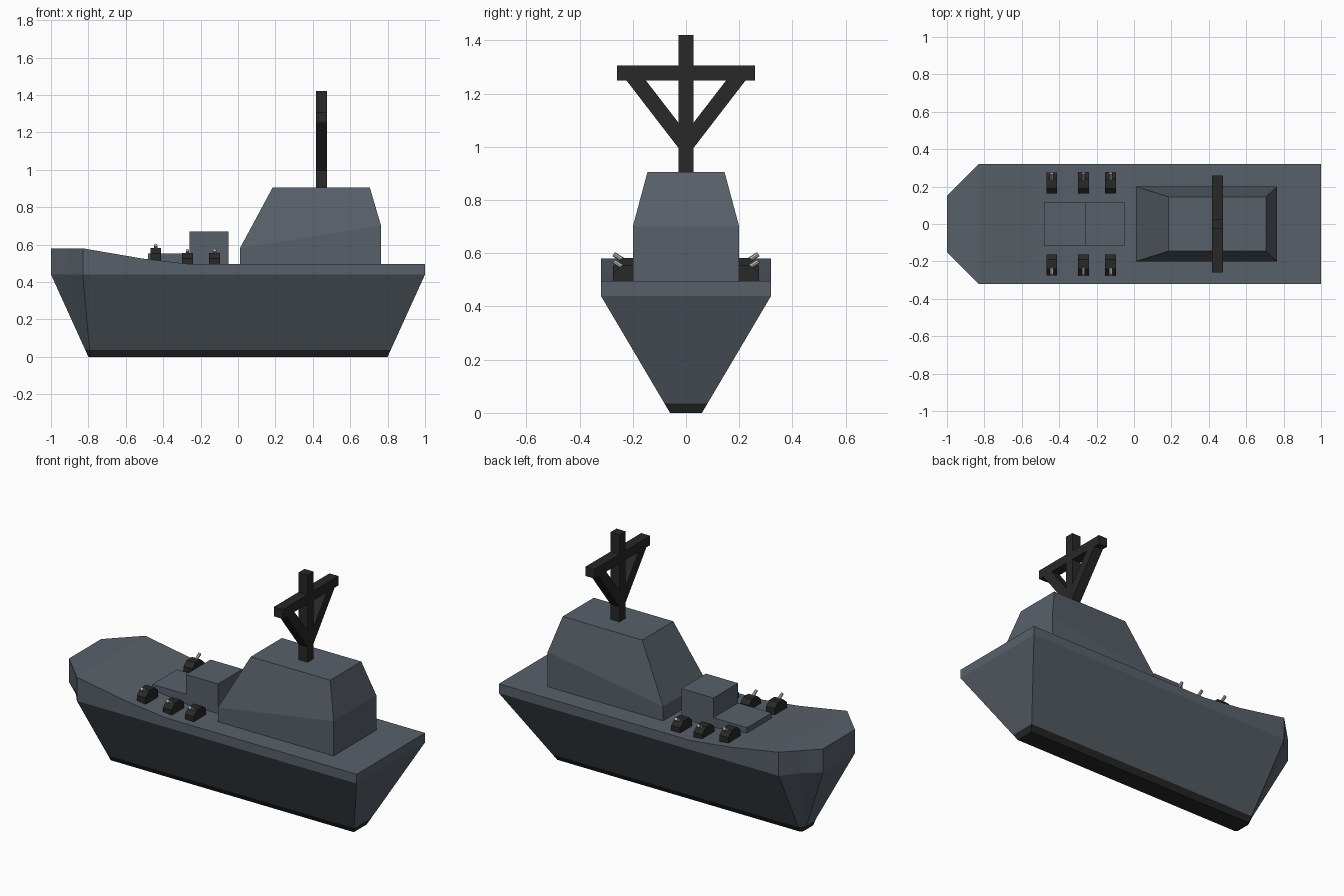
import bpy, bmesh, math
from mathutils import Vector

if "Cube" in bpy.data.objects:
    bpy.data.objects.remove(bpy.data.objects["Cube"])


def material(name, rgb):
    m = bpy.data.materials.new(name)
    m.diffuse_color = (*rgb, 1)
    m.use_nodes = True
    m.node_tree.nodes["Principled BSDF"].inputs["Base Color"].default_value = m.diffuse_color
    return m


GREY = material("ship grey", (0.098, 0.118, 0.141))
BLACK = material("dark black", (0.022, 0.021, 0.021))
SILVER = material("barrel silver", (0.52, 0.52, 0.52))


def finish(name, bm, *mats):
    bmesh.ops.recalc_face_normals(bm, faces=bm.faces[:])
    me = bpy.data.meshes.new(name)
    bm.to_mesh(me)
    bm.free()
    for m in mats:
        me.materials.append(m)
    ob = bpy.data.objects.new(name, me)
    bpy.context.collection.objects.link(ob)
    return ob


def bridge(bm, rings):
    for a, b in zip(rings, rings[1:]):
        n = len(a)
        for i in range(n):
            j = (i + 1) % n
            bm.faces.new((a[i], a[j], b[j], b[i]))


def box(name, lo, hi, mat):
    bm = bmesh.new()
    bmesh.ops.create_cube(bm, size=1)
    for v in bm.verts:
        v.co = [lo[k] if v.co[k] < 0 else hi[k] for k in range(3)]
    return finish(name, bm, mat)


def plate(name, profile, x0, x1, mat):
    """Extrude a (y, z) profile along x."""
    bm = bmesh.new()
    rings = [[bm.verts.new((x, y, z)) for y, z in profile] for x in (x0, x1)]
    bridge(bm, rings)
    for r in rings:
        bm.faces.new(r)
    return finish(name, bm, mat)


# Hull: half outlines from stern to bow, mirrored into rings
keel = [(.8, .06, 0), (-.25, .06, 0), (-.51, .06, 0), (-.79, .06, 0), (-.80, .045, 0), (-.80, .03, 0)]
chine = [(1, .32, .44), (-.25, .32, .44), (-.51, .32, .44), (-.83, .32, .44), (-.907, .223, .44), (-1, .15, .44)]
deck = [(1, .32, .495), (-.25, .32, .495), (-.51, .32, .525), (-.83, .32, .58), (-.915, .235, .58), (-1, .15, .58)]
band = [Vector(a).lerp(Vector(b), .08) for a, b in zip(keel, chine)]

bm = bmesh.new()
rings = []
for half in (keel, band, chine, deck):
    full = [tuple(p) for p in half] + [(p[0], -p[1], p[2]) for p in reversed(half)]
    rings.append([bm.verts.new(p) for p in full])
bridge(bm, rings)
for r in (rings[0], rings[-1]):
    for i in range(5):
        bm.faces.new((r[i], r[i + 1], r[10 - i], r[11 - i]))
# Dark strip along the bottom
for f in bm.faces:
    f.material_index = 1 if f.calc_center_median().z < .036 else 0
finish("hull", bm, GREY, BLACK)

# Bridge house with sloped front and tapered roof
bm = bmesh.new()
rings = []
for x0, x1, w, z0, z1 in ((.01, .765, .2, .48, .48), (.01, .765, .2, .58, .70), (.185, .705, .145, .905, .905)):
    rings.append([bm.verts.new(p) for p in ((x0, -w, z0), (x1, -w, z1), (x1, w, z1), (x0, w, z0))])
bridge(bm, rings)
bm.faces.new(rings[0])
bm.faces.new(rings[-1])
finish("bridge_house", bm, GREY)

# Deck boxes ahead of the bridge
box("deck_box", (-.26, -.115, .47), (-.05, .115, .67), GREY)
box("deck_hatch", (-.48, -.115, .47), (-.26, .115, .553), GREY)

# Mast with crossbar and braces
MX0, MX1 = .416, .475
box("mast_post", (MX0, -.028, .89), (MX1, .028, 1.42), BLACK)
box("mast_crossbar", (MX0, -.26, 1.25), (MX1, .26, 1.305), BLACK)
for s, side in ((1, "back"), (-1, "front")):
    plate("mast_brace_" + side,
          [(s * y, z) for y, z in ((.02, .985), (.228, 1.255), (.155, 1.255), (.02, 1.08))],
          MX0, MX1, BLACK)


def barrel(name, a, b, radius):
    a, b = Vector(a), Vector(b)
    bm = bmesh.new()
    bmesh.ops.create_cone(bm, cap_ends=True, segments=8, radius1=radius, radius2=radius, depth=(b - a).length)
    ob = finish(name, bm, SILVER)
    ob.location = (a + b) / 2
    ob.rotation_mode = 'QUATERNION'
    ob.rotation_quaternion = (b - a).to_track_quat('Z', 'Y')


# Three small guns on each side, pointing outward
mount = ((.162, -.03), (.275, -.03), (.275, .025), (.24, .055), (.19, .055), (.162, .03))
for i, (x, z) in enumerate(((-.44, .527), (-.27, .5), (-.125, .5))):
    for s, side in ((1, "back"), (-1, "front")):
        plate(f"gun_mount_{side}_{i + 1}", [(s * y, z + h) for y, h in mount], x - .029, x + .029, BLACK)
        barrel(f"gun_barrel_{side}_{i + 1}", (x, s * .225, z + .04), (x, s * .272, z + .07), .009)
